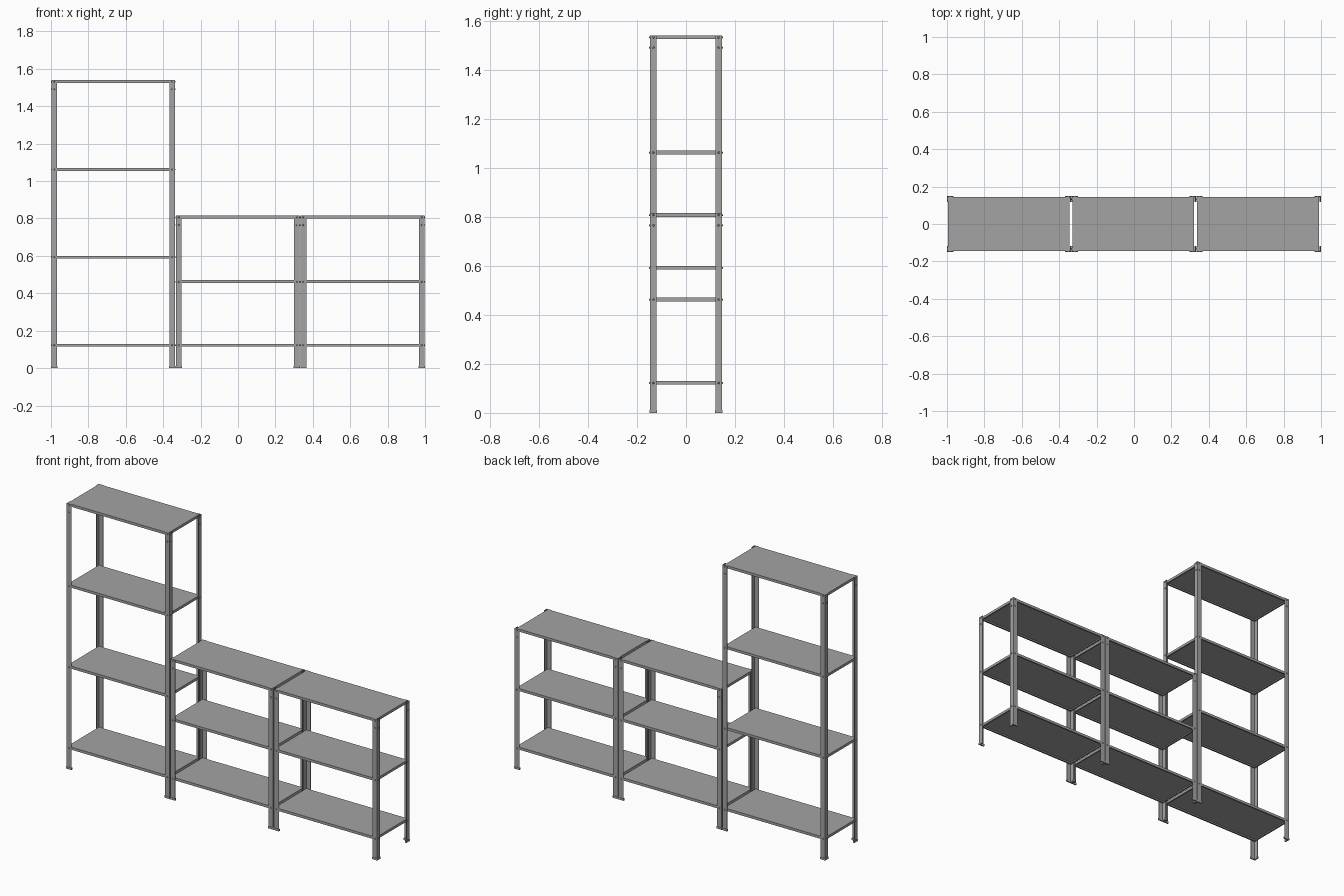
import bpy, bmesh
from mathutils import Matrix, Vector

if "Cube" in bpy.data.objects:
    bpy.data.objects.remove(bpy.data.objects["Cube"])


def make_material(name, value):
    mat = bpy.data.materials.new(name)
    mat.use_nodes = True
    color = (value, value, value, 1)
    mat.diffuse_color = color
    mat.node_tree.nodes["Principled BSDF"].inputs["Base Color"].default_value = color
    return mat


steel = make_material("grey steel", 0.37)

DEPTH = 0.147      # half depth of the frames
FLANGE_X, FLANGE_Y = 0.03, 0.027
SHEET = 0.003


def finish(name, bm):
    bmesh.ops.recalc_face_normals(bm, faces=bm.faces[:])
    mesh = bpy.data.meshes.new(name)
    bm.to_mesh(mesh)
    bm.free()
    mesh.materials.append(steel)
    obj = bpy.data.objects.new(name, mesh)
    bpy.context.collection.objects.link(obj)
    return obj


def add_angle(bm, x, y, sx, sy, z0, z1, t=SHEET, grow=0.0):
    """L-section bar with its corner at x, y and legs running along sx, sy."""
    a, b = FLANGE_X + grow, FLANGE_Y + grow
    outline = [(-grow, -grow), (a, -grow), (a, t), (t, t), (t, b), (-grow, b)]
    verts = [bm.verts.new((x + sx * u, y + sy * v, z0)) for u, v in outline]
    face = bm.faces.new(verts)
    top = bmesh.ops.extrude_face_region(bm, geom=[face])["geom"]
    moved = [v for v in top if isinstance(v, bmesh.types.BMVert)]
    bmesh.ops.translate(bm, vec=(0, 0, z1 - z0), verts=moved)


def add_bolt(bm, center, direction):
    turn = Vector(direction).to_track_quat("Z", "Y").to_matrix().to_4x4()
    bmesh.ops.create_cone(bm, cap_ends=True, segments=8, radius1=0.005,
                          radius2=0.003, depth=0.004,
                          matrix=Matrix.Translation(center) @ turn)


def make_shelf(name, x0, x1, top, height=0.015):
    """Sheet-metal tray, open below with a folded lip."""
    bm = bmesh.new()
    size = (x1 - x0, 2 * (DEPTH - SHEET), height)
    place = Matrix.Translation(((x0 + x1) / 2, 0, top - height / 2))
    bmesh.ops.create_cube(bm, size=1, matrix=place @ Matrix.Diagonal((*size, 1)))
    bm.normal_update()
    bottom = min(bm.faces, key=lambda f: f.calc_center_median().z)
    bmesh.ops.inset_region(bm, faces=[bottom], thickness=0.012)
    bmesh.ops.delete(bm, geom=[bottom], context="FACES")
    bm.normal_update()
    shelf = finish(name, bm)
    # keep the outer skin facing outward before it is thickened
    deck = max(shelf.data.polygons, key=lambda p: p.center.z)
    if deck.normal.z < 0:
        shelf.data.flip_normals()
    mod = shelf.modifiers.new("sheet thickness", "SOLIDIFY")
    mod.thickness = 0.002
    mod.offset = -1


def make_unit(label, x0, x1, shelf_tops):
    height = shelf_tops[-1]
    feet, bolts = bmesh.new(), bmesh.new()
    for side, x, sx in (("right", x0, 1), ("left", x1, -1)):
        for end, y, sy in (("front", -DEPTH, 1), ("back", DEPTH, -1)):
            # corner post
            post = bmesh.new()
            add_angle(post, x, y, sx, sy, 0.004, height)
            finish(f"{label}_{end}_{side}_post", post)
            # foot cap
            add_angle(feet, x, y, sx, sy, 0, 0.012, t=0.006, grow=0.002)
            # bolts at every shelf, with a second pair under the top
            for z in [s - 0.008 for s in shelf_tops] + [height - 0.05]:
                add_bolt(bolts, (x + sx * 0.014, y - sy * 0.001, z), (0, -sy, 0))
                add_bolt(bolts, (x - sx * 0.001, y + sy * 0.014, z), (-sx, 0, 0))
    finish(f"{label}_feet", feet)
    finish(f"{label}_bolts", bolts)
    for i, top in enumerate(shelf_tops):
        make_shelf(f"{label}_shelf_{i + 1}", x0 + SHEET, x1 - 0.009, top)


low_tops = [0.13, 0.47, 0.815]
make_unit("tall_unit", -0.997, -0.337, [0.13, 0.6, 1.07, 1.54])
make_unit("middle_unit", -0.331, 0.329, low_tops)
make_unit("end_unit", 0.335, 0.997, low_tops)
